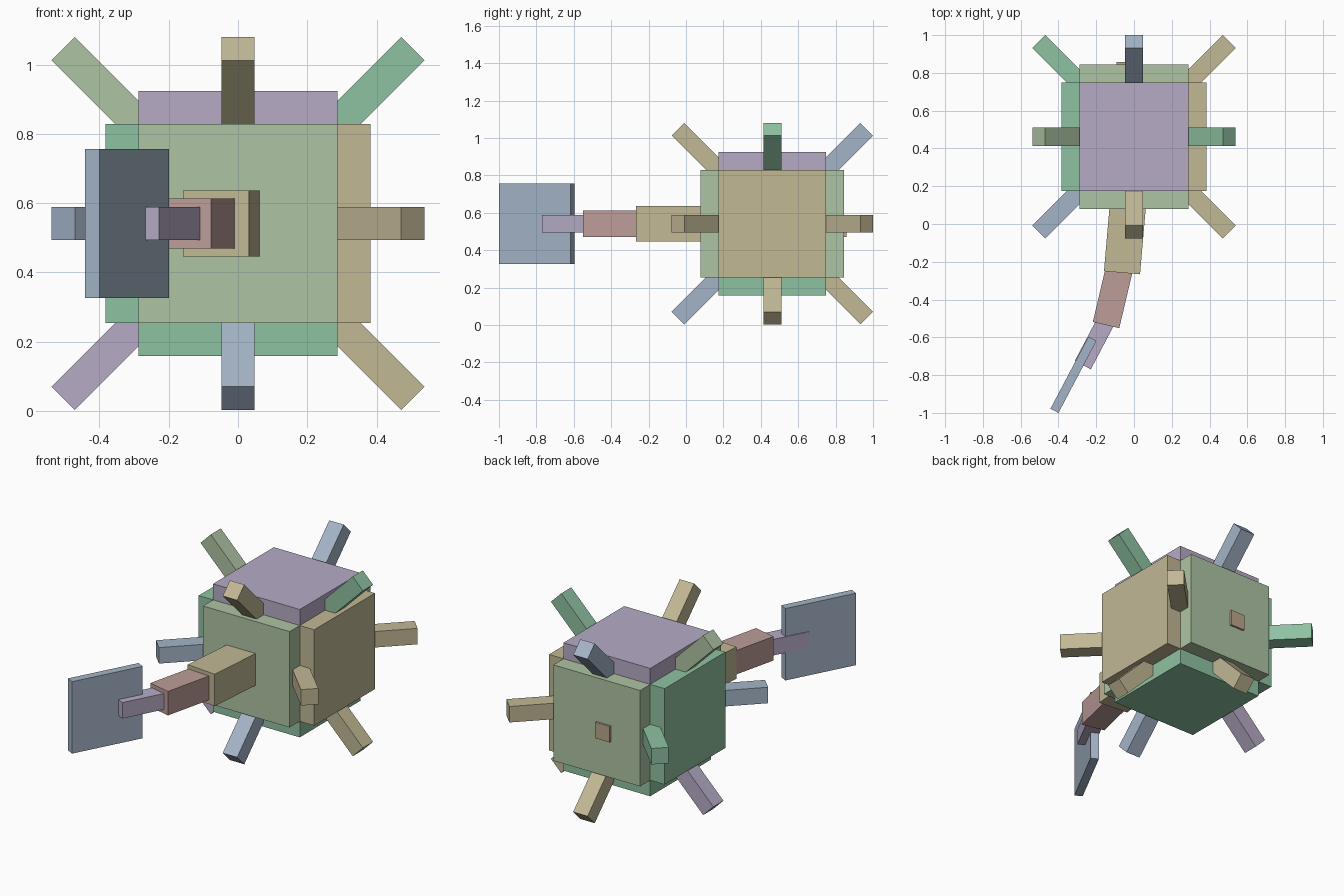
import bpy, bmesh, math
from mathutils import Matrix, Vector

if "Cube" in bpy.data.objects:
    bpy.data.objects.remove(bpy.data.objects["Cube"])

U = 0.0479                       # one block unit
C = Vector((0, 0.462, 0.5415))   # centre of the body


def material(name, rgb):
    m = bpy.data.materials.new(name)
    lin = [((c / 255 + 0.055) / 1.055) ** 2.4 for c in rgb]
    m.diffuse_color = (*lin, 1)
    m.use_nodes = True
    m.node_tree.nodes["Principled BSDF"].inputs["Base Color"].default_value = m.diffuse_color
    return m


MATS = {n: material(n, c) for n, c in {
    "sage_green": (174, 196, 164),
    "lilac": (182, 171, 197),
    "sea_green": (143, 194, 162),
    "khaki": (193, 184, 149),
    "steel_blue": (164, 180, 199),
    "dusty_rose": (188, 157, 153),
    "tan": (188, 166, 138),
}.items()}


def box(name, centre, size, mat, rot=Matrix.Identity(3)):
    bm = bmesh.new()
    bmesh.ops.create_cube(bm, size=1)
    for v in bm.verts:
        v.co = rot @ Vector([a * b for a, b in zip(v.co, size)])
    me = bpy.data.meshes.new(name)
    bm.to_mesh(me)
    bm.free()
    me.materials.append(MATS[mat])
    ob = bpy.data.objects.new(name, me)
    ob.location = centre
    bpy.context.collection.objects.link(ob)
    return ob


# Body core and the slabs on four sides
box("body_core", C, (12 * U, 16 * U, 12 * U), "sage_green")
for name, d, mat in (("top_slab", (0, 0, 1), "lilac"),
                     ("bottom_slab", (0, 0, -1), "sea_green"),
                     ("right_slab", (1, 0, 0), "khaki"),
                     ("left_slab", (-1, 0, 0), "sea_green")):
    size = [2 * U if k else 12 * U for k in d]
    box(name, C + Vector(d) * 7 * U, size, mat)

# Eye plate on the back
box("eye", (-0.046, 0.833, 0.518), (2 * U, U, 2 * U), "tan")

# Twelve spikes, one through each edge of the body
SPIKES = {
    (-1, 0, 1): "sage_green", (1, 0, 1): "sea_green",
    (-1, 0, -1): "lilac", (1, 0, -1): "khaki",
    (0, -1, 1): "khaki", (0, 1, 1): "steel_blue",
    (0, -1, -1): "steel_blue", (0, 1, -1): "khaki",
    (-1, -1, 0): "steel_blue", (1, -1, 0): "khaki",
    (-1, 1, 0): "sea_green", (1, 1, 0): "khaki",
}
for i, (d, mat) in enumerate(SPIKES.items()):
    axis = Vector([0 if k else 1 for k in d])
    d = Vector(d).normalized()
    rot = Matrix((axis, d.cross(axis), d)).transposed()
    box(f"spike_{i + 1}", C + d * 0.498, (2 * U, 2 * U, 9 * U), mat, rot)


# Tail: each part is placed by its front end and swings further to the side
def tail(name, end_x, end_y, angle, size, mat):
    rot = Matrix.Rotation(-angle, 3, 'Z')
    size = [s * U for s in size]
    centre = Vector((end_x, end_y, C.z)) + rot @ Vector((0, size[1] / 2, 0))
    box(name, centre, size, mat, rot)


tail("tail_base", -0.0635, -0.258, 0.086, (4, 8, 4), "khaki")
tail("tail_middle", -0.148, -0.535, 0.232, (3, 7, 3), "dusty_rose")
tail("tail_tip", -0.271, -0.747, 0.485, (2, 6, 2), "lilac")
tail("tail_fin", -0.421, -0.989, 0.485, (1, 9, 9), "steel_blue")
